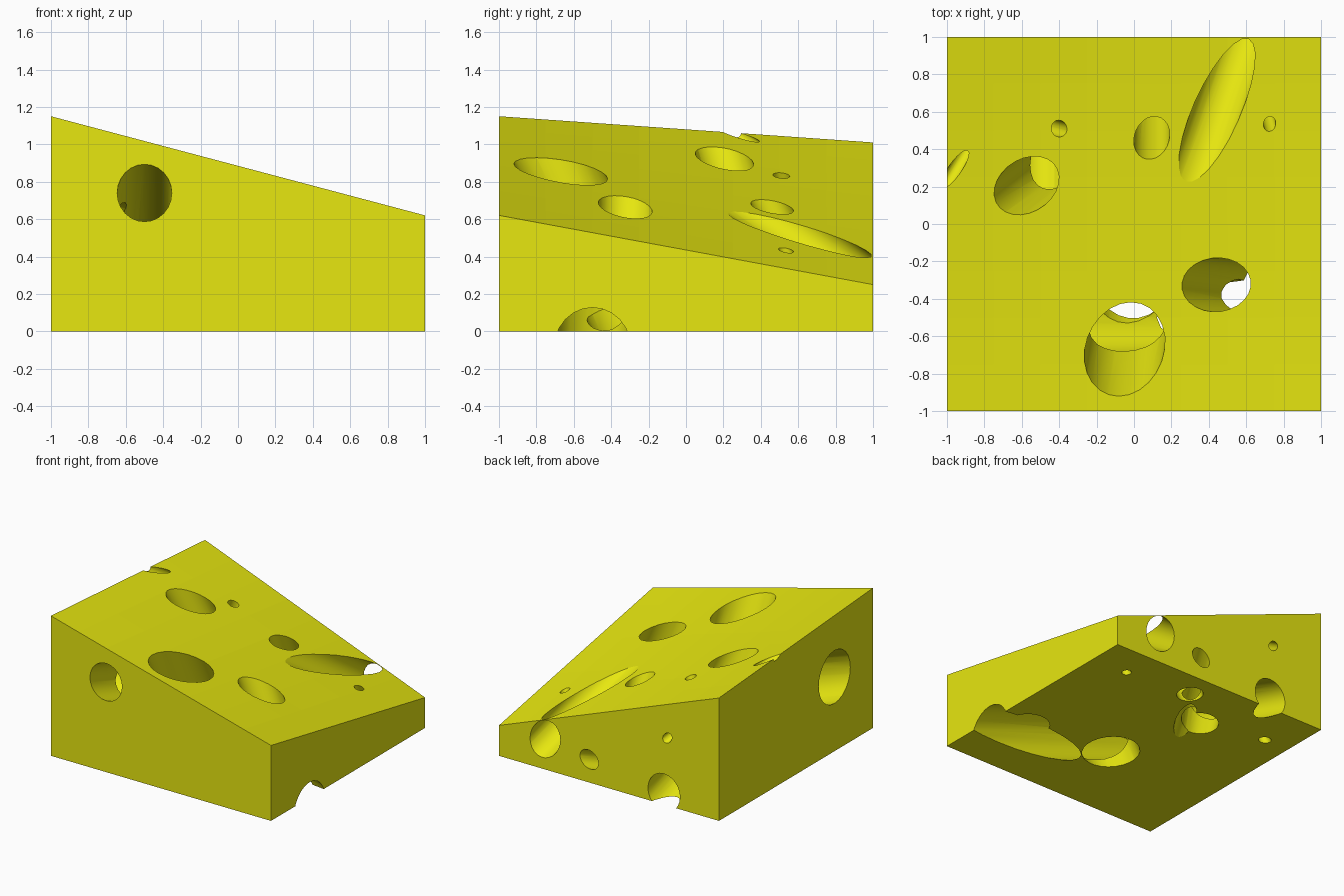
import bpy, bmesh, math
from mathutils import Vector

if "Cube" in bpy.data.objects:
    bpy.data.objects.remove(bpy.data.objects["Cube"])

# One yellow for everything
yellow = bpy.data.materials.new("cheese_yellow")
yellow.diffuse_color = (0.8, 0.8, 0.005, 1)
yellow.use_nodes = True
yellow.node_tree.nodes["Principled BSDF"].inputs["Base Color"].default_value = yellow.diffuse_color


def top_z(x, y):
    """Height of the slightly twisted sloping top."""
    return 0.7575 - 0.3225 * x - 0.1275 * y - 0.0575 * x * y


def finish(bm, name, smooth):
    for f in bm.faces:
        f.smooth = smooth and len(f.verts) == 4
    mesh = bpy.data.meshes.new(name)
    bm.to_mesh(mesh)
    bm.free()
    mesh.materials.append(yellow)
    obj = bpy.data.objects.new(name, mesh)
    bpy.context.collection.objects.link(obj)
    return obj


# Wedge block
bm = bmesh.new()
bmesh.ops.create_cube(bm, size=2)
bmesh.ops.subdivide_edges(bm, edges=bm.edges[:], cuts=7, use_grid_fill=True)
for v in bm.verts:
    v.co.z = (v.co.z + 1) / 2 * top_z(v.co.x, v.co.y)
wedge = finish(bm, "cheese_wedge", False)

# Straight tunnels: entry point, exit point, radius
tunnels = [
    ((-0.5, -1, 0.74), (-0.5, 1, 0.10), 0.146),
    ((-1, -0.5, 0.61), (1, -0.5, -0.09), 0.205),
    ((-0.05, -0.67, top_z(-0.05, -0.67)), (0.0, -0.27, 0), 0.212),
    ((0.44, -0.325, top_z(0.44, -0.325)), (0.74, -0.344, 0), 0.145),
    ((-0.575, 0.205, top_z(-0.575, 0.205)), (-0.236, 0.488, 0), 0.142),
    ((0.44, 0.6, top_z(0.44, 0.6)), (0.58, 1, 0.25), 0.13),
    ((0.095, 0.46, top_z(0.095, 0.46)), (0.10, 0.775, 0), 0.096),
    ((0.18, 1, 0.19), (-0.125, 0.45, 0), 0.073),
    ((-0.96, 0.29, top_z(-0.96, 0.29)), (-0.53, 1, 0.555), 0.036),
    ((-0.4, 0.51, top_z(-0.4, 0.51)), (-0.775, 0.61, 0), 0.044),
    ((0.725, 0.535, top_z(0.725, 0.535)), (0.677, 0.72, 0), 0.034),
]

cutters = []
for i, (a, b, r) in enumerate(tunnels):
    a, b = Vector(a), Vector(b)
    d = b - a
    bm = bmesh.new()
    bmesh.ops.create_cone(bm, cap_ends=True, segments=24, radius1=r, radius2=r,
                          depth=d.length + 2.4)
    cutter = finish(bm, "hole_cutter_%d" % i, True)
    cutter.rotation_mode = 'QUATERNION'
    cutter.rotation_quaternion = d.to_track_quat('Z', 'Y')
    cutter.location = (a + b) / 2
    cutter.hide_render = True
    mod = wedge.modifiers.new("hole", 'BOOLEAN')
    mod.operation = 'DIFFERENCE'
    mod.solver = 'EXACT'
    mod.object = cutter
    cutters.append(cutter)

# Apply the holes and drop the cutters
bpy.context.view_layer.update()
dg = bpy.context.evaluated_depsgraph_get()
mesh = bpy.data.meshes.new_from_object(wedge.evaluated_get(dg))
wedge.modifiers.clear()
wedge.data = mesh
for c in cutters:
    bpy.data.objects.remove(c)

# Smooth hole walls, sharp rims
bm = bmesh.new()
bm.from_mesh(mesh)
for e in bm.edges:
    e.smooth = e.calc_face_angle(math.pi) < math.radians(22)
for f in bm.faces:
    f.material_index = 0
bm.to_mesh(mesh)
bm.free()
mesh.materials.clear()
mesh.materials.append(yellow)
